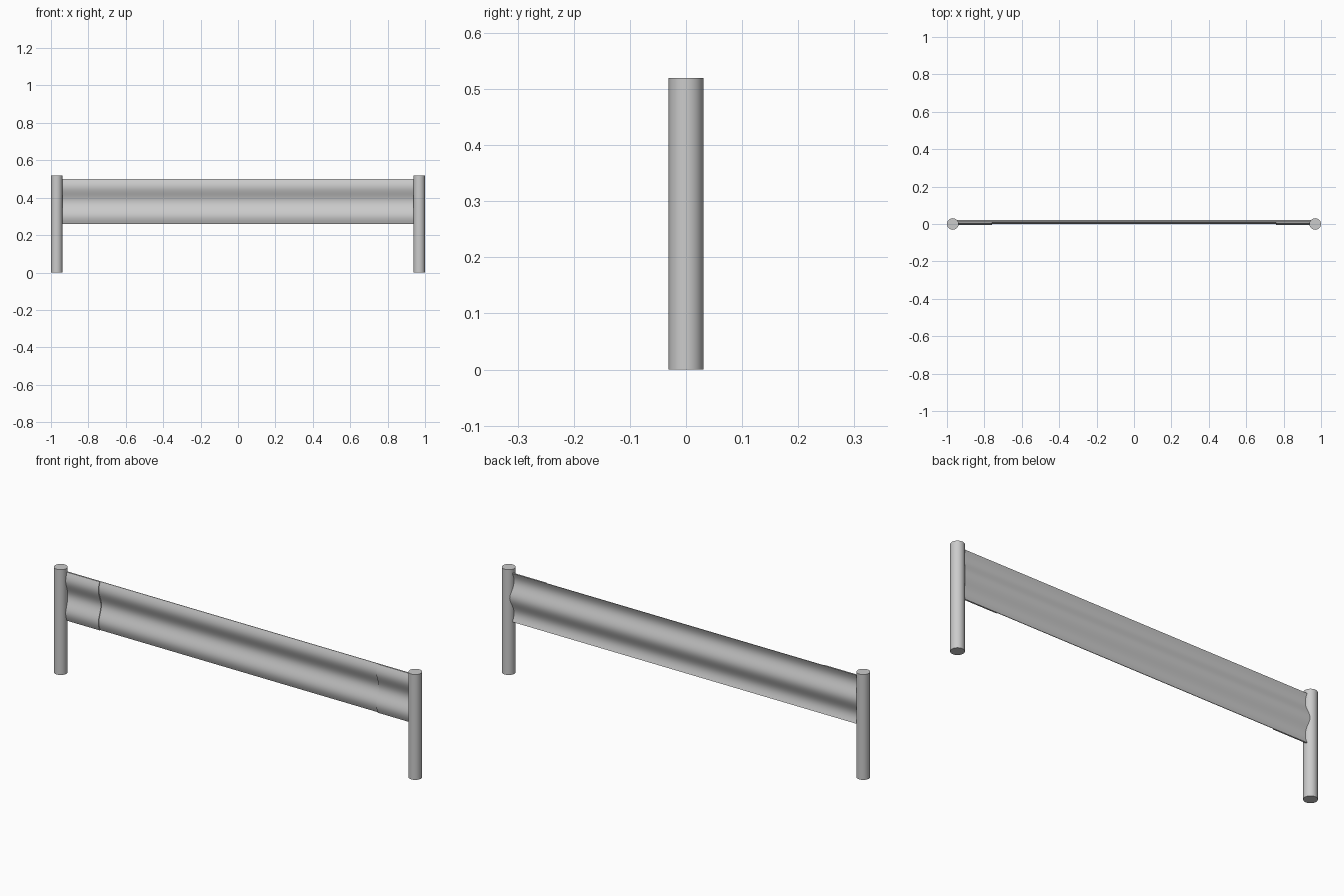
import bpy, bmesh, math

if "Cube" in bpy.data.objects:
    bpy.data.objects.remove(bpy.data.objects["Cube"])

BEAM_Z, WAVE, DEPTH = 0.38, 0.16, 0.010


def wave_y(z):
    return DEPTH * math.cos(2 * math.pi * (z - BEAM_Z) / WAVE)


def finish(bm, name):
    bmesh.ops.recalc_face_normals(bm, faces=bm.faces[:])
    mesh = bpy.data.meshes.new(name)
    bm.to_mesh(mesh)
    bm.free()
    obj = bpy.data.objects.new(name, mesh)
    bpy.context.collection.objects.link(obj)
    bpy.ops.object.select_all(action='DESELECT')
    obj.select_set(True)
    bpy.context.view_layer.objects.active = obj
    bpy.ops.object.shade_smooth_by_angle(angle=math.radians(35))
    return obj


def corrugated_sheet(name, x0, x1, y_front, y_back, half_height=0.12, steps=48):
    """Closed wavy cross-section extruded along x."""
    zs = [BEAM_Z - half_height + 2 * half_height * i / steps for i in range(steps + 1)]
    bm = bmesh.new()
    rows = []
    for z in zs:
        rows.append([bm.verts.new((x, wave_y(z) + y, z))
                     for x, y in ((x0, y_front), (x1, y_front), (x1, y_back), (x0, y_back))])
    for a, b in zip(rows, rows[1:]):
        for i in range(4):
            j = (i + 1) % 4
            bm.faces.new((a[i], a[j], b[j], b[i]))
    bm.faces.new(rows[0])
    bm.faces.new(rows[-1])
    return finish(bm, name)


# Round posts and front overlap plates at both ends
for side, sign in (("left", -1), ("right", 1)):
    bm = bmesh.new()
    bmesh.ops.create_cone(bm, cap_ends=True, segments=32, radius1=0.031,
                          radius2=0.031, depth=0.52)
    post = finish(bm, side + "_post")
    post.location = (sign * 0.969, 0, 0.26)
    xs = sorted((sign * 0.76, sign * 0.965))
    corrugated_sheet(side + "_overlap_plate", xs[0], xs[1], 0.005, 0.0095)

# Main corrugated rail
corrugated_sheet("rail", -0.965, 0.965, 0.0095, 0.0125)
